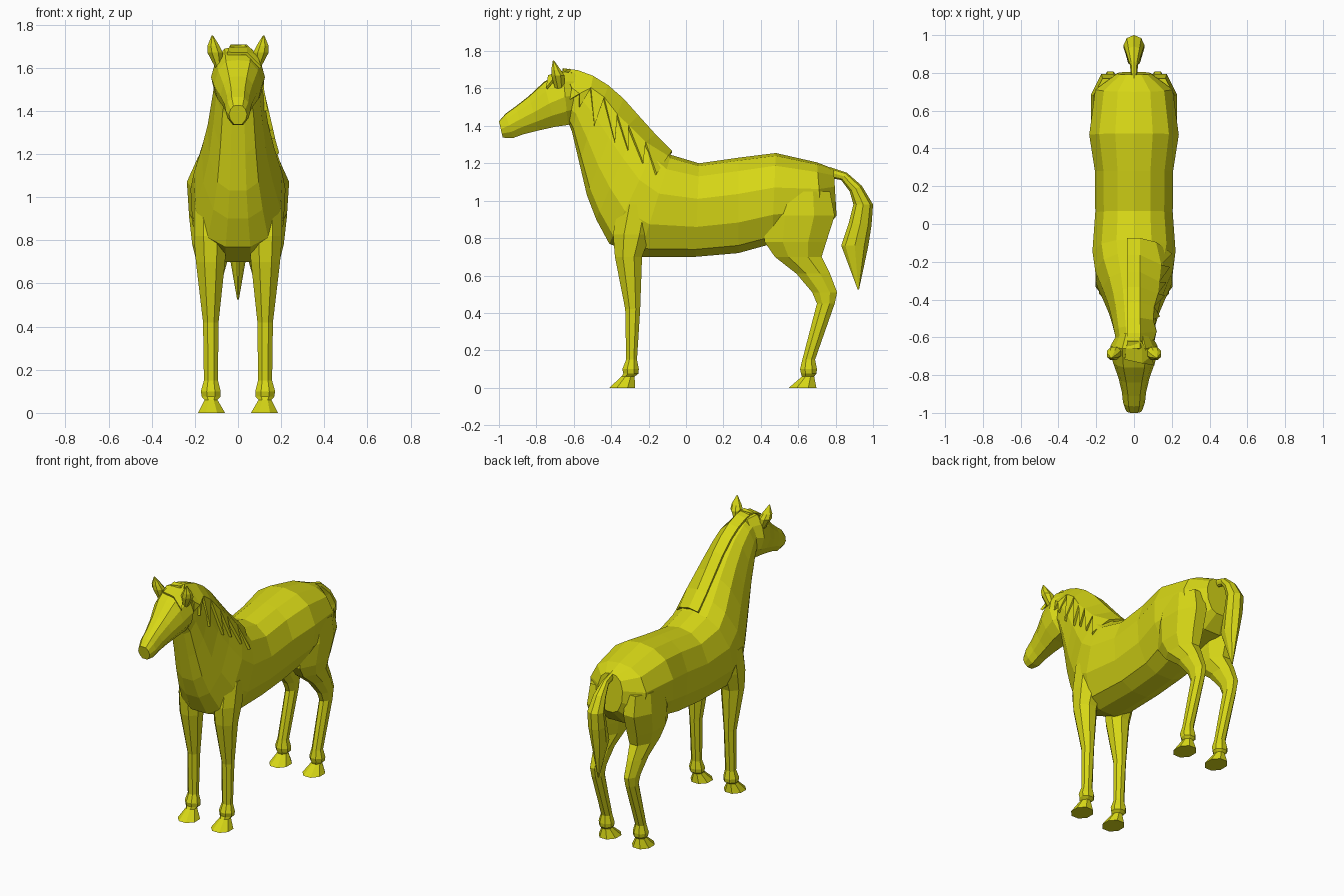
import bpy, bmesh, math
from mathutils import Vector
from mathutils.bvhtree import BVHTree

coat = bpy.data.materials.new("olive_yellow")
coat.diffuse_color = (0.68, 0.68, 0.008, 1)


def finish(name, bm, mirror=False, thickness=0):
    bmesh.ops.remove_doubles(bm, verts=bm.verts, dist=0.0005)
    bmesh.ops.recalc_face_normals(bm, faces=bm.faces)
    mesh = bpy.data.meshes.new(name)
    bm.to_mesh(mesh)
    bm.free()
    mesh.materials.append(coat)
    obj = bpy.data.objects.new(name, mesh)
    bpy.context.collection.objects.link(obj)
    if thickness:
        mod = obj.modifiers.new("thickness", 'SOLIDIFY')
        mod.thickness, mod.offset = thickness, 0
    if mirror:
        obj.modifiers.new("mirror", 'MIRROR').use_clip = False
    return obj


def loft(rings):
    """Skin a list of equal-length point rings, with closed ends."""
    bm = bmesh.new()
    loops = [[bm.verts.new(p) for p in ring] for ring in rings]
    n = len(loops[0])
    for a, b in zip(loops, loops[1:]):
        for i in range(n):
            j = (i + 1) % n
            bm.faces.new((a[i], a[j], b[j], b[i]))
    bm.faces.new(loops[0])
    bm.faces.new(loops[-1])
    return bm


# Half cross-section: (fraction from top to bottom, fraction of half width)
TRUNK = [(0, 0), (.03, .42), (.14, .78), (.38, 1), (.68, .96), (.92, .68), (1, .28)]
HEAD = [(0, 0), (.02, .5), (.2, .82), (.48, 1), (.75, .85), (1, .42)]
LOCK = [(0, 0), (.15, .7), (.5, 1), (.85, .7), (1, .15)]


def slices(rows, shape):
    """Rings from (top y, top z, bottom y, bottom z, half width)."""
    rings = []
    for ty, tz, by, bz, w in rows:
        half = [(f * w, ty + (by - ty) * t, tz + (bz - tz) * t) for t, f in shape]
        rings.append(half + [(-x, y, z) for x, y, z in half[:0:-1]])
    return rings


def levels(rows):
    """Octagonal rings from (z, y0, y1, x0, x1)."""
    rings = []
    k = 1 / math.cos(math.pi / 8)
    for z, y0, y1, x0, x1 in rows:
        ring = []
        for i in range(8):
            a = math.pi / 8 + i * math.pi / 4
            ring.append(((x0 + x1) / 2 + (x1 - x0) / 2 * k * math.cos(a),
                         (y0 + y1) / 2 + (y1 - y0) / 2 * k * math.sin(a), z))
        rings.append(ring)
    return rings


# Trunk and neck in one skin, from rump to poll
trunk_bm = loft(slices([
    (.79, 1.17, .805, .92, .09), (.70, 1.205, .73, .83, .205),
    (.48, 1.255, .46, .77, .237), (.28, 1.23, .28, .72, .207),
    (.07, 1.20, .05, .70, .205), (-.08, 1.245, -.25, .70, .22),
    (-.15, 1.32, -.41, .77, .205), (-.25, 1.43, -.48, .90, .168),
    (-.34, 1.525, -.53, 1.03, .140), (-.44, 1.615, -.57, 1.20, .120),
    (-.54, 1.665, -.61, 1.37, .105), (-.64, 1.685, -.63, 1.42, .09)], TRUNK))
tree = BVHTree.FromBMesh(trunk_bm)
finish("body_and_neck", trunk_bm)

# Head
finish("head", loft(slices([
    (-.58, 1.685, -.57, 1.44, .085), (-.66, 1.695, -.63, 1.405, .125),
    (-.76, 1.635, -.70, 1.395, .112), (-.84, 1.56, -.79, 1.375, .082),
    (-.91, 1.505, -.87, 1.355, .064), (-.965, 1.465, -.925, 1.335, .058),
    (-1.0, 1.425, -.98, 1.337, .042)], HEAD)))

# Ears
finish("ears", loft(levels([
    (1.60, -.70, -.65, .075, .105), (1.67, -.72, -.65, .07, .142),
    (1.70, -.72, -.67, .085, .142), (1.75, -.712, -.706, .116, .122)])), mirror=True)

# Front legs, down to the hooves
finish("front_legs", loft(levels([
    (.98, -.36, -.16, .06, .205), (.82, -.39, -.19, .05, .205),
    (.70, -.38, -.235, .06, .195), (.42, -.325, -.245, .09, .162),
    (.15, -.32, -.262, .093, .158), (.10, -.34, -.252, .08, .172),
    (.075, -.335, -.255, .082, .168), (.06, -.345, -.275, .095, .155),
    (0, -.41, -.272, .06, .185)])), mirror=True)

# Hind legs, down to the hooves
finish("hind_legs", loft(levels([
    (1.05, .46, .77, .05, .215), (.92, .42, .795, .04, .228),
    (.78, .42, .75, .04, .212), (.70, .475, .725, .05, .192),
    (.61, .59, .77, .075, .175), (.51, .675, .808, .085, .165),
    (.45, .70, .795, .09, .16), (.15, .622, .69, .093, .158),
    (.10, .61, .70, .08, .172), (.075, .615, .698, .082, .168),
    (.06, .62, .685, .095, .155), (0, .55, .697, .06, .185)])), mirror=True)

# Tail
finish("tail", loft(slices([
    (.77, 1.18, .78, 1.12, .015), (.86, 1.15, .83, 1.11, .022),
    (.94, 1.08, .875, 1.05, .042), (1.0, .98, .895, .98, .055),
    (.992, .87, .87, .88, .055), (.975, .76, .83, .76, .045),
    (.925, .525, .918, .525, .004)], LOCK)))

# Mane: strip over the crest with pointed locks hanging on one side
crest = [(-.66, 1.70), (-.58, 1.69), (-.50, 1.66), (-.42, 1.61),
         (-.34, 1.54), (-.26, 1.45), (-.17, 1.35), (-.08, 1.26)]
valleys = [(-.61, 1.60), (-.57, 1.57), (-.51, 1.60), (-.44, 1.55),
           (-.37, 1.46), (-.31, 1.40), (-.22, 1.31), (-.10, 1.235)]
tips = [(-.62, 1.54), (-.57, 1.50), (-.49, 1.40), (-.38, 1.31),
        (-.31, 1.27), (-.23, 1.20), (-.16, 1.14)]


def on_neck(y, z, lift):
    hit = tree.ray_cast(Vector((2, y, z)), Vector((-1, 0, 0)))[0]
    return ((hit.x if hit else .06) + lift, y, z)


bm = bmesh.new()
left = [bm.verts.new((-.035, y, z - .01)) for y, z in crest]
right = [bm.verts.new((.03, y, z)) for y, z in crest]
edge = [bm.verts.new(on_neck(y, z, .012)) for y, z in valleys]
ends = [bm.verts.new(on_neck(y, z, .008)) for y, z in tips]
for i in range(7):
    bm.faces.new((left[i], left[i + 1], right[i + 1], right[i]))
    bm.faces.new((right[i], right[i + 1], edge[i + 1], edge[i]))
    bm.faces.new((edge[i], edge[i + 1], ends[i]))
finish("mane", bm, thickness=.018)

# Forelock swept to the same side
bm = bmesh.new()
lock = [bm.verts.new(p) for p in [(-.035, -.62, 1.70), (.04, -.62, 1.70),
                                  (.085, -.70, 1.655), (.105, -.745, 1.60),
                                  (.04, -.735, 1.665), (-.05, -.715, 1.665)]]
bm.faces.new((lock[0], lock[1], lock[4], lock[5]))
bm.faces.new((lock[1], lock[2], lock[4]))
bm.faces.new((lock[2], lock[3], lock[4]))
finish("forelock", bm, thickness=.014)
